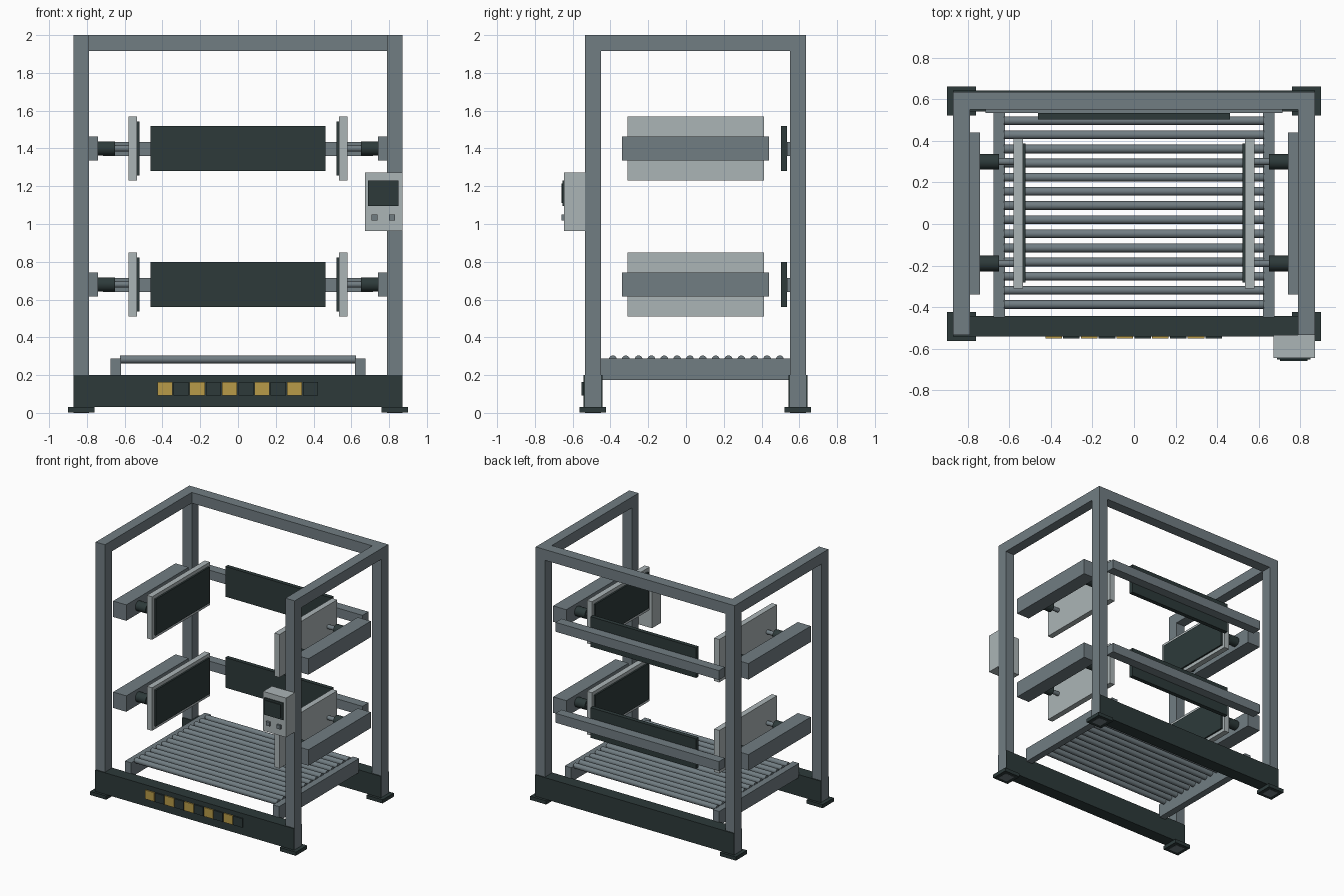
import bpy
import math

cube = bpy.data.objects.get("Cube")
if cube:
    bpy.data.objects.remove(cube, do_unlink=True)


def material(name, rgb):
    m = bpy.data.materials.new(name)
    m.use_nodes = True
    m.diffuse_color = (*rgb, 1)
    m.node_tree.nodes["Principled BSDF"].inputs["Base Color"].default_value = (*rgb, 1)
    return m


STEEL = material("steel grey", (0.165, 0.205, 0.225))
LIGHT = material("light grey", (0.41, 0.46, 0.47))
DARK = material("dark green grey", (0.026, 0.042, 0.042))
YELLOW = material("warning yellow", (0.485, 0.33, 0.065))


def box(name, x, y, z, mat):
    """Box from its (min, max) range on each axis."""
    spans = (x, y, z)
    bpy.ops.mesh.primitive_cube_add(size=1, location=[(a + b) / 2 for a, b in spans])
    ob = bpy.context.object
    ob.name = name
    ob.scale = [abs(b - a) for a, b in spans]
    bpy.ops.object.transform_apply(location=False, rotation=False, scale=True)
    ob.data.materials.append(mat)
    return ob


def rod(name, x, y, z, radius, mat):
    """Smooth cylinder lying along x."""
    bpy.ops.mesh.primitive_cylinder_add(
        vertices=24, radius=radius, depth=abs(x[1] - x[0]),
        location=((x[0] + x[1]) / 2, y, z), rotation=(0, math.pi / 2, 0))
    ob = bpy.context.object
    ob.name = name
    ob.data.materials.append(mat)
    bpy.ops.object.shade_smooth_by_angle()
    return ob


def around(centre, half):
    return (centre - half, centre + half)


SIDES = (("left", 1), ("right", -1))
ENDS = (("front", -0.4925), ("back", 0.5925))
LEVELS = (("lower", 0.68), ("upper", 1.4))

# Base beams, feet and posts
for end, y in ENDS:
    box(f"{end}_base_beam", (-0.87, 0.87), around(y, 0.05), (0.03, 0.2), DARK)
    for side, s in SIDES:
        box(f"{end}_{side}_foot", around(s * 0.83, 0.07), around(y, 0.07), (0.001, 0.03), DARK)
        box(f"{end}_{side}_post", (s * 0.79, s * 0.871), around(y, 0.0425), (0, 2), STEEL)

# Top frame, open at the front
box("back_top_beam", (-0.79, 0.79), (0.55, 0.635), (1.915, 2), STEEL)
for side, s in SIDES:
    box(f"{side}_top_beam", (s * 0.79, s * 0.871), (-0.45, 0.55), (1.915, 2), STEEL)

# Roller bed
for side, s in SIDES:
    box(f"{side}_bed_rail", (s * 0.62, s * 0.675), (-0.45, 0.55), (0.175, 0.287), STEEL)
for i in range(14):
    rod(f"roller_{i + 1}", (-0.625, 0.625), -0.387 + i * 0.068, 0.283, 0.021, STEEL)

# Clamping stations on two levels
for level, z in LEVELS:
    box(f"{level}_back_rail", (-0.715, 0.715), (0.535, 0.61), around(z - 0.002, 0.037), STEEL)
    box(f"{level}_back_pad", (-0.463, 0.463), (0.502, 0.535), around(z, 0.119), DARK)
    for side, s in SIDES:
        tag = f"{level}_{side}"
        box(f"{tag}_side_beam", (s * 0.74, s * 0.855), (-0.34, 0.44), around(z, 0.063), STEEL)
        box(f"{tag}_push_plate", (s * 0.535, s * 0.58), (-0.31, 0.412), around(z, 0.17), LIGHT)
        box(f"{tag}_push_pad", (s * 0.522, s * 0.535), (-0.282, 0.388), around(z, 0.143), DARK)
        for end, y in (("front", -0.19), ("back", 0.3)):
            rod(f"{tag}_{end}_sleeve", (s * 0.65, s * 0.745), y, z, 0.038, DARK)
            rod(f"{tag}_{end}_push_rod", (s * 0.575, s * 0.655), y, z, 0.017, STEEL)

# Warning plates on the front beam
for i in range(10):
    box(f"warning_plate_{i + 1}", around(-0.387 + i * 0.0857, 0.04), (-0.552, -0.5425),
        (0.092, 0.163), DARK if i % 2 else YELLOW)

# Control box
box("control_box", (0.672, 0.872), (-0.645, -0.535), (0.962, 1.273), LIGHT)
box("screen_frame", (0.687, 0.85), (-0.653, -0.645), (1.096, 1.23), DARK)
box("screen", (0.702, 0.835), (-0.66, -0.653), (1.111, 1.215), DARK)
for side, x in (("left", 0.815), ("right", 0.722)):
    box(f"{side}_button", around(x, 0.016), (-0.66, -0.645), (1.019, 1.05), STEEL)
